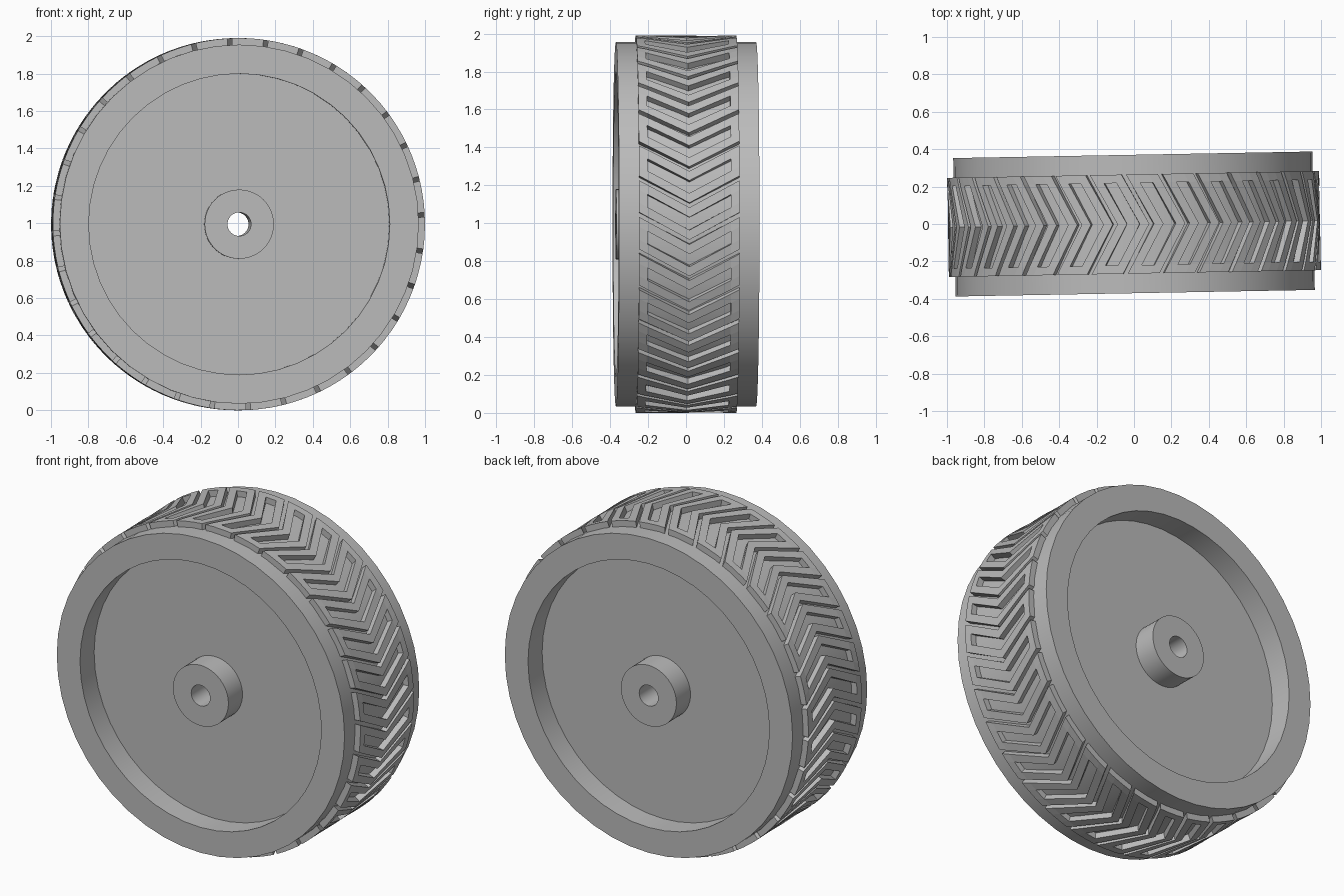
import bpy, bmesh, math
from mathutils import Matrix

if "Cube" in bpy.data.objects:
    bpy.data.objects.remove(bpy.data.objects["Cube"])

CENTRE_Z = 0.995
R_RIM, R_TREAD = 0.96, 0.995
SEGMENTS, BLOCKS = 48, 32
POSE = Matrix.Translation((0, 0, CENTRE_Z)) @ Matrix.Rotation(math.radians(1.05), 4, "Z")

grey = bpy.data.materials.new("rubber_grey")
grey.use_nodes = True
colour = (0.5, 0.5, 0.5, 1)
grey.diffuse_color = colour
grey.node_tree.nodes["Principled BSDF"].inputs["Base Color"].default_value = colour


def polar(radius, angle, y):
    return (radius * math.cos(angle), y, radius * math.sin(angle))


def finish(name, bm):
    bmesh.ops.recalc_face_normals(bm, faces=bm.faces)
    mesh = bpy.data.meshes.new(name)
    bm.to_mesh(mesh)
    bm.free()
    mesh.materials.append(grey)
    obj = bpy.data.objects.new(name, mesh)
    obj.matrix_world = POSE
    bpy.context.collection.objects.link(obj)
    return obj


# Wheel body: closed profile (radius, y) with hub, recessed web and rim, mirrored front to back
half = [(0.063, -0.37), (0.185, -0.37), (0.185, -0.23),
        (0.805, -0.23), (0.805, -0.37), (R_RIM, -0.37)]
profile = half + [(r, -y) for r, y in reversed(half)]
bm = bmesh.new()
rings = [[bm.verts.new(polar(r, math.tau * i / SEGMENTS, y)) for r, y in profile]
         for i in range(SEGMENTS)]
for i in range(SEGMENTS):
    a, b = rings[i - 1], rings[i]
    for j in range(len(profile)):
        bm.faces.new((a[j - 1], a[j], b[j], b[j - 1]))
wheel = finish("wheel_body", bm)
bpy.context.view_layer.objects.active = wheel
wheel.select_set(True)
bpy.ops.object.shade_smooth_by_angle(angle=math.radians(30))
wheel.select_set(False)

# Tread: chevron blocks, each a frame around a chevron slot
HALF_WIDTH, SLOT_END = 0.265, 0.22
SWEEP = 0.55                       # angle gained per unit of width
STEP = math.tau / BLOCKS
GAP = 0.025
START = math.radians(2.9) - SWEEP * HALF_WIDTH + GAP / 2
span = STEP - GAP
across = [0, span * 0.3, span * 0.7, span]
along = [-HALF_WIDTH, -SLOT_END, 0, SLOT_END, HALF_WIDTH]
bm = bmesh.new()
for n in range(BLOCKS):
    grid = [[bm.verts.new(polar(R_TREAD, START + n * STEP + u + SWEEP * abs(y), y))
             for y in along] for u in across]
    for i in range(3):
        for j in range(4):
            if i == 1 and j in (1, 2):
                continue           # slot left open
            bm.faces.new((grid[i][j], grid[i][j + 1], grid[i + 1][j + 1], grid[i + 1][j]))
top = list(bm.faces)
extruded = bmesh.ops.extrude_face_region(bm, geom=top, use_keep_orig=True)
for v in (g for g in extruded["geom"] if isinstance(g, bmesh.types.BMVert)):
    v.co.x *= 0.955 / R_TREAD
    v.co.z *= 0.955 / R_TREAD
finish("tread_blocks", bm)
